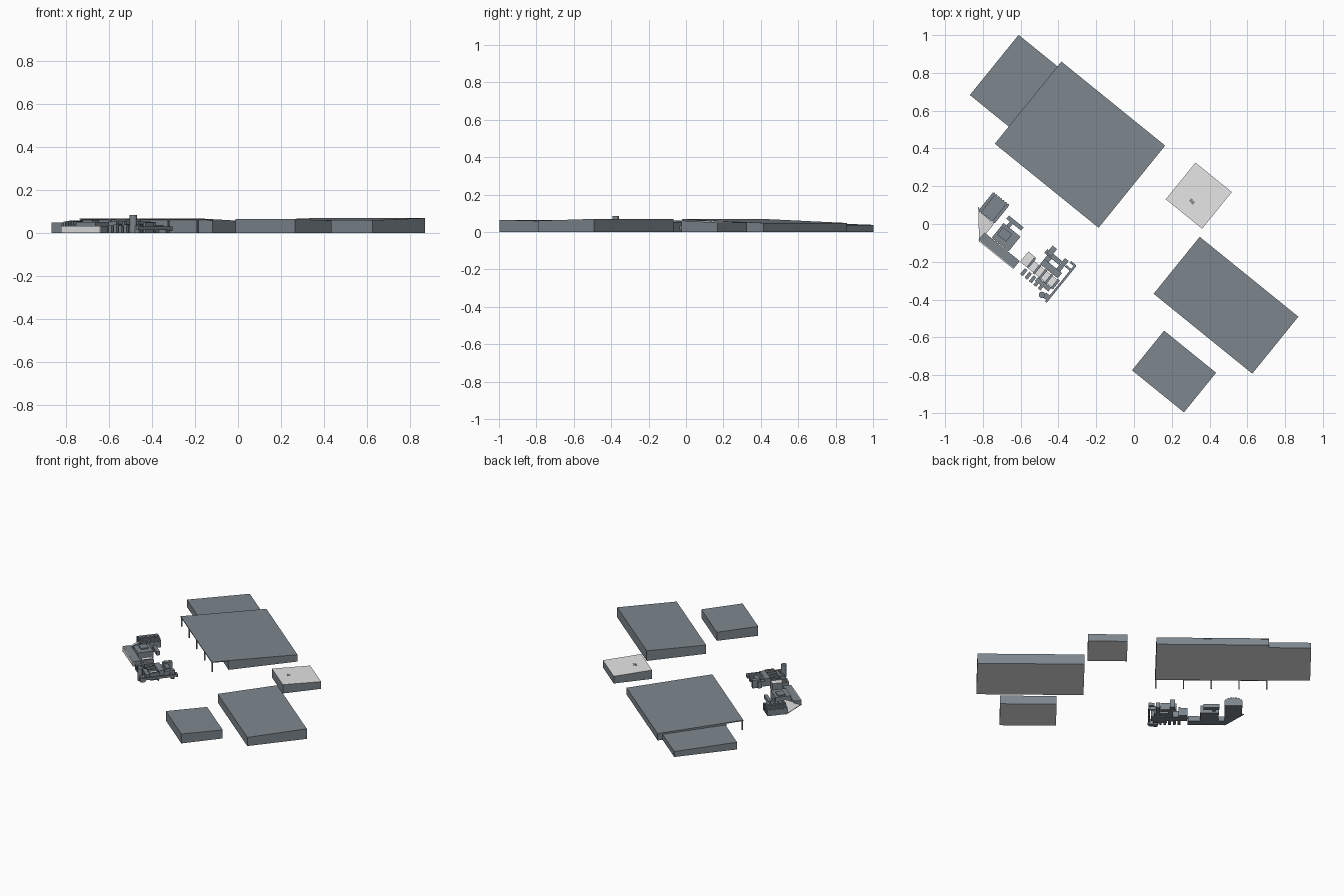
import bpy, bmesh, math
from mathutils import Vector

if "Cube" in bpy.data.objects:
    bpy.data.objects.remove(bpy.data.objects["Cube"])

ANG = math.radians(-39)
U = Vector((math.cos(ANG), math.sin(ANG), 0))    # along the long sides
V = Vector((-math.sin(ANG), math.cos(ANG), 0))   # across, towards the back right


def material(name, rgb):
    m = bpy.data.materials.new(name)
    m.diffuse_color = (*rgb, 1)
    m.use_nodes = True
    m.node_tree.nodes["Principled BSDF"].inputs["Base Color"].default_value = m.diffuse_color
    return m


GREY = material("slate_grey", (0.205, 0.24, 0.27))
LIGHT = material("pale_grey", (0.78, 0.78, 0.78))


def finish(name, bm, mat, pale=""):
    """pale: which faces are pale, 'top', 'bottom' or both."""
    bmesh.ops.recalc_face_normals(bm, faces=bm.faces)
    bm.normal_update()
    for f in bm.faces:
        up = f.normal.z
        f.material_index = int(("top" in pale and up > 0.5) or ("bottom" in pale and up < -0.5))
    me = bpy.data.meshes.new(name)
    bm.to_mesh(me)
    bm.free()
    me.materials.append(mat)
    if pale:
        me.materials.append(LIGHT)
    ob = bpy.data.objects.new(name, me)
    bpy.context.collection.objects.link(ob)
    return ob


def block(name, x, y, lu, lv, z0, z_near, z_far=None, mat=GREY, pale="", thick=None):
    """Turned box; the top slopes from z_near to z_far across V."""
    z_far = z_near if z_far is None else z_far
    bm = bmesh.new()
    bmesh.ops.create_cube(bm, size=1)
    for v in bm.verts:
        c = v.co.copy()
        zt = z_far if c.y > 0 else z_near
        z = zt if c.z > 0 else (zt - thick if thick else z0)
        v.co = Vector((x, y, z)) + U * c.x * lu + V * c.y * lv
    return finish(name, bm, mat, pale)


def drum(name, x, y, r, z0, z1, mat=GREY):
    bm = bmesh.new()
    bmesh.ops.create_cone(bm, cap_ends=True, segments=16, radius1=r, radius2=r, depth=z1 - z0)
    bmesh.ops.translate(bm, verts=bm.verts, vec=(x, y, (z0 + z1) / 2))
    return finish(name, bm, mat)


def prism(name, pts, heights, mat, pale=""):
    bm = bmesh.new()
    lo = [bm.verts.new((p[0], p[1], 0)) for p in pts]
    hi = [bm.verts.new((p[0], p[1], h)) for p, h in zip(pts, heights)]
    bm.faces.new(lo)
    bm.faces.new(hi)
    n = len(pts)
    for i in range(n):
        j = (i + 1) % n
        bm.faces.new((lo[i], lo[j], hi[j], hi[i]))
    return finish(name, bm, mat, pale)


# sheds with single-pitch roofs and pale floors
block("back_annex", -0.635, 0.757, 0.27, 0.41, 0, 0.05, 0.038, pale="bottom")
block("right_shed", 0.487, -0.430, 0.672, 0.388, 0, 0.06, 0.07, pale="bottom")
block("front_shed", 0.212, -0.781, 0.354, 0.27, 0, 0.065, 0.059, pale="bottom")
block("pale_roof_shed", 0.343, 0.150, 0.248, 0.25, 0, 0.061, 0.05, pale="top bottom")
for i, (x, y) in enumerate([(0.302, 0.125), (0.312, 0.113)]):
    block(f"roof_hatch_{i}", x, y, 0.014, 0.018, 0.055, 0.0595, 0.0585)

# main hall: body, overhanging roof and canopy posts
hall = Vector((-0.286, 0.420, 0))
body = hall + V * 0.055
block("hall_body", body.x, body.y, 0.705, 0.448, 0, 0.062, 0.045, pale="bottom")
block("hall_roof", hall.x, hall.y, 0.707, 0.56, 0, 0.069, 0.048, pale="bottom", thick=0.006)
for i in range(5):
    p = hall + U * (i / 4 - 0.5) * 0.697 - V * 0.275
    block(f"canopy_post_{i}", p.x, p.y, 0.008, 0.008, 0, 0.065)

# ribbed arched unit
for i in range(7):
    t = (i - 3) / 3
    p = Vector((-0.742, 0.085, 0)) + U * t * 0.047
    h = 0.035 + 0.023 * math.sqrt(1 - 0.85 * t * t)
    block(f"rib_{i}", p.x, p.y, 0.010, 0.13, 0, h)
    block(f"rib_gap_{i}", p.x, p.y, 0.0165, 0.118, 0, h - 0.005)

# pale ramp, long base and machine beside it
prism("pale_ramp", [(-0.825, 0.09), (-0.82, -0.095), (-0.745, -0.005)],
      [0.004, 0.004, 0.052], GREY, "top")
block("long_base", -0.714, -0.14, 0.24, 0.05, 0, 0.034)
skirt = Vector((-0.714, -0.14, 0)) - V * 0.027
block("base_front_plate", skirt.x, skirt.y, 0.235, 0.005, 0.004, 0.033, mat=LIGHT)
block("machine_box", -0.677, -0.07, 0.115, 0.10, 0, 0.052)
block("machine_cap", -0.685, -0.055, 0.06, 0.05, 0.05, 0.06)
block("side_duct", -0.63, 0.005, 0.10, 0.022, 0.01, 0.035)
block("side_duct_arm", -0.655, 0.0, 0.02, 0.06, 0.01, 0.03)

# plant group: local positions along U and V from its centre
centre = Vector((-0.47, -0.25, 0))
plant = [
    ("tank_bed", -0.02, -0.02, 0.20, 0.05, 0, 0.042, "top"),
    ("tank_end", -0.11, -0.01, 0.05, 0.07, 0, 0.055, "top"),
    ("tank_end_cap", -0.085, -0.01, 0.012, 0.06, 0, 0.064, ""),
    ("bed_rib_a", -0.04, -0.02, 0.012, 0.06, 0, 0.054, ""),
    ("bed_rib_b", 0.0, -0.02, 0.012, 0.06, 0, 0.054, ""),
    ("bed_rib_c", 0.04, -0.02, 0.012, 0.06, 0, 0.054, ""),
    ("bed_end", 0.085, -0.02, 0.014, 0.06, 0, 0.05, ""),
    ("plant_block", 0.015, 0.03, 0.12, 0.036, 0, 0.052, ""),
    ("rear_block", -0.015, 0.085, 0.10, 0.026, 0, 0.045, ""),
    ("rear_unit", -0.04, 0.105, 0.03, 0.05, 0, 0.055, ""),
    ("cross_block", 0.05, 0.07, 0.025, 0.10, 0, 0.038, ""),
    ("link_block", -0.03, 0.055, 0.03, 0.04, 0, 0.035, ""),
    ("front_block", 0.035, -0.06, 0.09, 0.025, 0, 0.04, ""),
    ("pipe_rail", 0.105, 0.0, 0.012, 0.25, 0.015, 0.03, ""),
    ("pipe_low", 0.085, 0.09, 0.04, 0.012, 0, 0.025, ""),
    ("pipe_end", 0.09, 0.122, 0.035, 0.012, 0.01, 0.03, ""),
    ("pipe_front", 0.09, -0.10, 0.03, 0.03, 0, 0.035, ""),
]
for name, a, b, lu, lv, z0, z1, pale in plant:
    p = centre + U * a + V * b
    block(name, p.x, p.y, lu, lv, z0, z1, pale=pale)
for i in range(5):
    p = centre + U * (-0.085 + 0.03 * i) - V * 0.075
    block(f"front_unit_{i}", p.x, p.y, 0.018, 0.04, 0, 0.035 + 0.006 * (i % 2))
for i in range(3):
    p = centre + U * 0.105 + V * (i - 1) * 0.1
    block(f"rail_foot_{i}", p.x, p.y, 0.008, 0.008, 0, 0.02)
drum("stack", -0.487, -0.375, 0.017, 0, 0.085)
